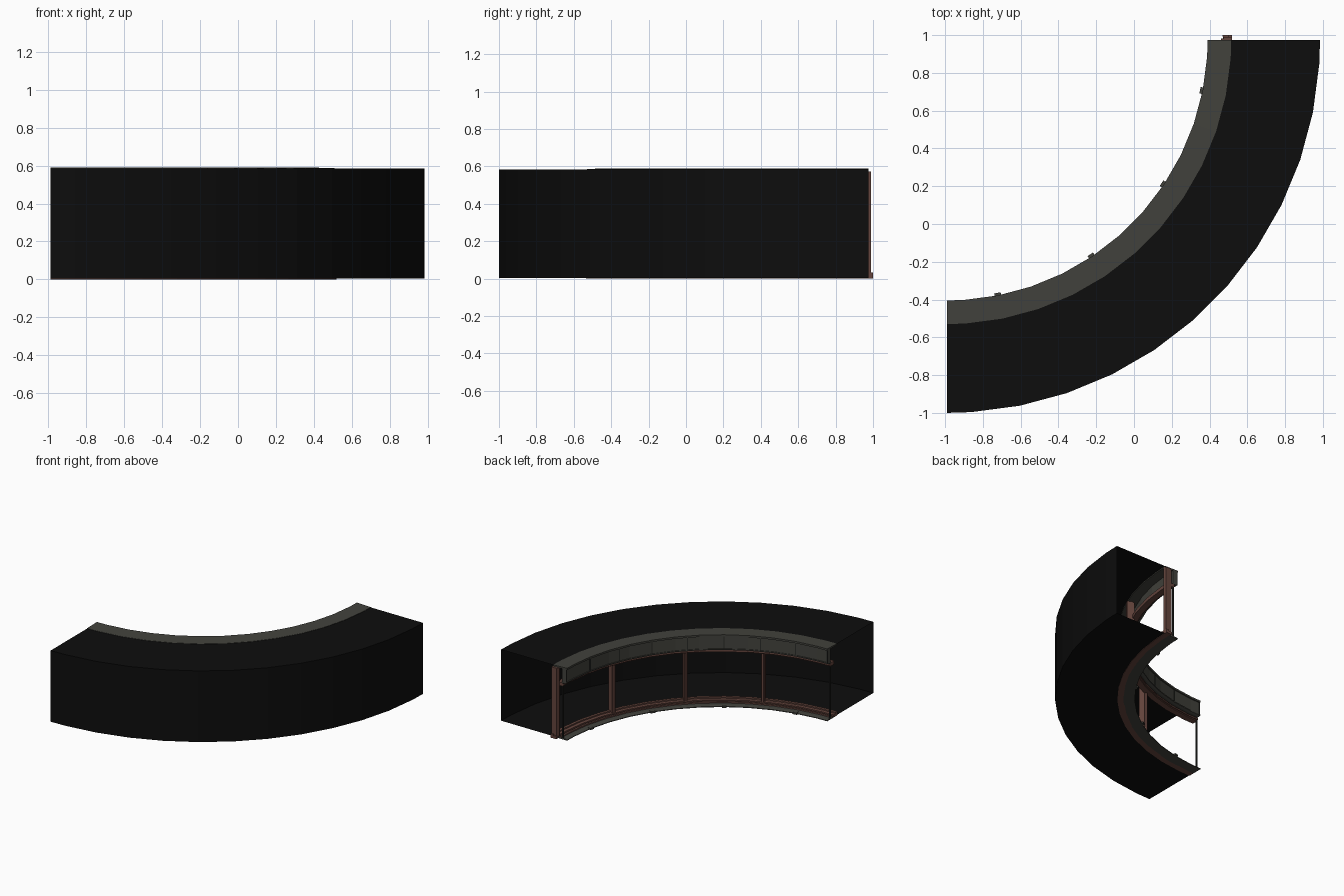
import bpy, bmesh, math

if "Cube" in bpy.data.objects:
    bpy.data.objects.remove(bpy.data.objects["Cube"])

CX, CY = -0.99, 0.975          # centre of the quarter-circle plan


def material(name, rgb):
    m = bpy.data.materials.new(name)
    m.diffuse_color = (*rgb, 1)
    m.use_nodes = True
    m.node_tree.nodes["Principled BSDF"].inputs["Base Color"].default_value = m.diffuse_color
    return m


BLACK = material("shell black", (0.004, 0.004, 0.004))
GRAY = material("trim gray", (0.055, 0.055, 0.046))
DARK = material("seam dark gray", (0.022, 0.023, 0.02))
BROWN = material("frame brown", (0.13, 0.06, 0.047))

# angles in degrees: half step at either end, full 7.5 degree steps between
ARC = [0] + [3.75 + 7.5 * i for i in range(12)] + [90]


def point(r, deg, z):
    a = math.radians(deg)
    return (CX + r * math.cos(a), CY - r * math.sin(a), z)


def sweep(name, profile, mat, angles=ARC, closed=True):
    """Sweep an (r, z) profile around the plan centre."""
    bm = bmesh.new()
    rings = [[bm.verts.new(point(r, d, z)) for r, z in profile] for d in angles]
    n = len(profile)
    for a, b in zip(rings, rings[1:]):
        for i in range(n if closed else n - 1):
            j = (i + 1) % n
            bm.faces.new((a[i], a[j], b[j], b[i]))
    if closed:
        bm.faces.new(rings[0])
        bm.faces.new(rings[-1][::-1])
    bmesh.ops.recalc_face_normals(bm, faces=bm.faces)
    if not closed:                     # open shell: make it face outward
        bm.faces.ensure_lookup_table()
        f = max(bm.faces, key=lambda f: f.calc_center_median().z)
        f.normal_update()
        if f.normal.z < 0:
            bmesh.ops.reverse_faces(bm, faces=bm.faces)
    me = bpy.data.meshes.new(name)
    bm.to_mesh(me)
    bm.free()
    me.materials.append(mat)
    ob = bpy.data.objects.new(name, me)
    bpy.context.collection.objects.link(ob)
    return ob


def block(name, r0, r1, z0, z1, deg, width, mat):
    """Small box centred at an angle; width is the tangential size."""
    h = math.degrees(width / 2 / ((r0 + r1) / 2))
    return sweep(name, [(r0, z0), (r1, z0), (r1, z1), (r0, z1)], mat, [deg - h, deg + h])


# Outer shell: floor, back wall and roof, open at the ends and inner side
sweep("outer_shell", [(1.41, 0.004), (1.975, 0.004), (1.975, 0.584), (1.5, 0.584)],
      BLACK, closed=False)

# Roof edge strip and fascia
sweep("roof_edge_strip", [(1.38, 0.575), (1.505, 0.575), (1.505, 0.586), (1.38, 0.59)], GRAY)
sweep("fascia", [(1.39, 0.47), (1.40, 0.46), (1.425, 0.46), (1.425, 0.575), (1.39, 0.575)], GRAY)
sweep("fascia_lower_lip", [(1.383, 0.465), (1.40, 0.458), (1.40, 0.472), (1.383, 0.474)], GRAY)
for i in range(9):
    d = min(max(11.25 * i, 0.15), 89.85)
    block(f"fascia_seam_{i}", 1.384, 1.392, 0.472, 0.577, d, 0.007, DARK)

# Upper rail under the fascia
sweep("upper_rail", [(1.42, 0.432), (1.47, 0.432), (1.47, 0.46), (1.42, 0.46)], BROWN)
sweep("upper_rail_bead", [(1.41, 0.44), (1.42, 0.44), (1.42, 0.452), (1.41, 0.452)], BROWN)

# Lower sill and stepped lower rail, whose end projects slightly
sweep("sill", [(1.38, 0.0), (1.465, 0.0), (1.465, 0.01), (1.395, 0.01), (1.38, 0.006)], GRAY)
sweep("lower_rail", [(1.46, 0.0), (1.51, 0.0), (1.51, 0.032), (1.488, 0.032),
                     (1.488, 0.022), (1.46, 0.022)], BROWN, [-0.96] + ARC)
sweep("lower_rail_front", [(1.43, 0.008), (1.446, 0.008), (1.446, 0.02), (1.43, 0.02)], BROWN)

# Posts: a broad web with a narrow front bead
for i in range(4):
    d = 22.5 * i
    block(f"post_{i}", 1.465, 1.51, 0.02, 0.572, d, 0.028, BROWN)
    block(f"post_bead_{i}", 1.45, 1.466, 0.02, 0.572, d, 0.014, BROWN)

# Thin end uprights
for n, d in (("right", 0.2), ("left", 89.8)):
    block(f"{n}_end_upright", 1.415, 1.427, 0.005, 0.47, d, 0.009, DARK)

# Small tabs on the inner edge of the sill
for i in range(4):
    block(f"sill_tab_{i}", 1.366, 1.395, 0.0, 0.014, 11.25 + 22.5 * i, 0.035, GRAY)
